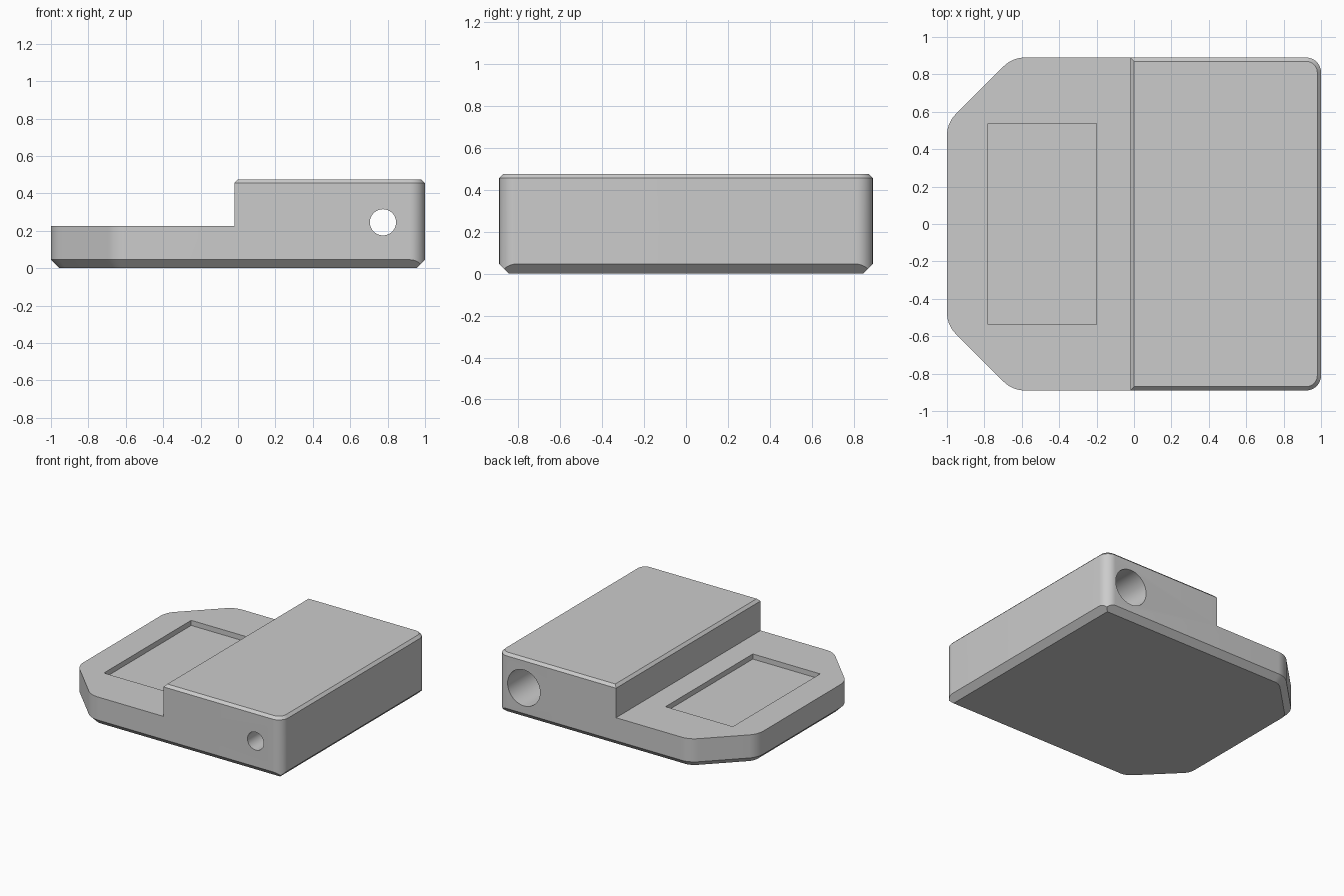
import bpy, bmesh
from math import radians, cos, sin, tan, pi
from mathutils import Matrix, Vector

cube = bpy.data.objects.get("Cube")
if cube:
    bpy.data.objects.remove(cube, do_unlink=True)

HALF_X, HALF_Y = 1.0, 0.89
BASE_TOP, TOP = 0.225, 0.475
STEP_X = -0.02
FOOT, RIM = 0.045, 0.02          # lower and upper chamfers
CUT = 0.35                       # size of the clipped corners
R_CLIP, R_CORNER = 0.16, 0.08
HOLE_X, HOLE_Z = 0.775, 0.245

grey = bpy.data.materials.new("plain_grey")
grey.use_nodes = True
grey.diffuse_color = (0.6, 0.6, 0.6, 1)
grey.node_tree.nodes["Principled BSDF"].inputs["Base Color"].default_value = (0.6, 0.6, 0.6, 1)


def make_object(name, bm):
    bmesh.ops.recalc_face_normals(bm, faces=bm.faces)
    mesh = bpy.data.meshes.new(name)
    bm.to_mesh(mesh)
    bm.free()
    mesh.materials.append(grey)
    obj = bpy.data.objects.new(name, mesh)
    bpy.context.collection.objects.link(obj)
    return obj


def subtract(target, cutter):
    cutter.hide_render = True
    mod = target.modifiers.new("cut", 'BOOLEAN')
    mod.operation, mod.solver, mod.object = 'DIFFERENCE', 'EXACT', cutter
    bpy.context.view_layer.objects.active = target
    bpy.ops.object.modifier_apply(modifier=mod.name)
    bpy.data.objects.remove(cutter, do_unlink=True)


# Rounded corners of the plan: centre, radius, start and end angle, square corner or not
k = R_CLIP * tan(pi / 8)
xa, ya = -HALF_X + CUT + k, HALF_Y - R_CLIP
xb, yb = -HALF_X + R_CLIP, HALF_Y - CUT - k
xc, yc = HALF_X - R_CORNER, HALF_Y - R_CORNER
corners = [
    (xc, yc, R_CORNER, 0, 90, True),
    (xa, ya, R_CLIP, 90, 135, False),
    (xb, yb, R_CLIP, 135, 180, False),
    (xb, -yb, R_CLIP, 180, 225, False),
    (xa, -ya, R_CLIP, 225, 270, False),
    (xc, -yc, R_CORNER, 270, 360, True),
]
SEGMENTS = 12


def ring(level):
    points = []
    for cx, cy, r, start, end, square in corners:
        for i in range(SEGMENTS + 1):
            a = radians(start + (end - start) * i / SEGMENTS)

            def at(inset):
                return cx + (r - inset) * cos(a), cy + (r - inset) * sin(a)
            x, y = at(0)
            mx, my = HALF_X - FOOT, HALF_Y - FOOT
            if level == "bottom":
                # Square corners have a mitred foot chamfer
                x, y = (min(x, mx), max(-my, min(my, y))) if square else at(FOOT)
                z = 0
            elif level == "foot":
                z = max(x - mx, abs(y) - my) if square else FOOT
            elif level == "rim":
                z = TOP - RIM
            else:
                x, y = at(RIM)
                z = TOP
            points.append((x, y, z))
    return points


# Body shell lofted through the rings
bm = bmesh.new()
rings = [[bm.verts.new(p) for p in ring(level)] for level in ("bottom", "foot", "rim", "top")]
n = len(rings[0])
for low, high in zip(rings, rings[1:]):
    for i in range(n):
        j = (i + 1) % n
        bm.faces.new((low[i], low[j], high[j], high[i]))
bm.faces.new(rings[0][::-1])
bm.faces.new(rings[-1])
bmesh.ops.remove_doubles(bm, verts=bm.verts, dist=0.0001)
bmesh.ops.dissolve_degenerate(bm, edges=bm.edges, dist=0.0001)
body = make_object("stepped_body", bm)

# Step, with the chamfer along its top edge
profile = [(-2, BASE_TOP), (STEP_X, BASE_TOP), (STEP_X, TOP - RIM),
           (STEP_X + 2 * RIM, TOP + RIM), (-2, TOP + RIM)]
bm = bmesh.new()
face = bm.faces.new([bm.verts.new((x, -1.5, z)) for x, z in profile])
moved = bmesh.ops.extrude_face_region(bm, geom=[face])["geom"]
bmesh.ops.translate(bm, verts=[v for v in moved if isinstance(v, bmesh.types.BMVert)],
                    vec=(0, 3, 0))
subtract(body, make_object("step_cutter", bm))

# Shallow rectangular recess in the low deck
bm = bmesh.new()
bmesh.ops.create_cube(bm, size=1, matrix=Matrix.Translation((-0.49, 0, BASE_TOP + 0.06))
                      @ Matrix.Diagonal((0.58, 1.075, 0.2, 1)))
subtract(body, make_object("recess_cutter", bm))


# Narrow through hole with a wide bore from the back
def bore(name, radius, y0, y1):
    bm = bmesh.new()
    bmesh.ops.create_cone(
        bm, cap_ends=True, segments=48, radius1=radius, radius2=radius, depth=y1 - y0,
        matrix=Matrix.Translation((HOLE_X, (y0 + y1) / 2, HOLE_Z)) @ Matrix.Rotation(pi / 2, 4, 'X'))
    subtract(body, make_object(name, bm))


bore("wide_bore_cutter", 0.14, -0.65, 1.2)
bore("through_hole_cutter", 0.07, -1.2, 0)

# Smooth shading with sharp edges kept
bpy.ops.object.select_all(action='DESELECT')
body.select_set(True)
bpy.context.view_layer.objects.active = body
bpy.ops.object.shade_smooth_by_angle(angle=radians(30))
